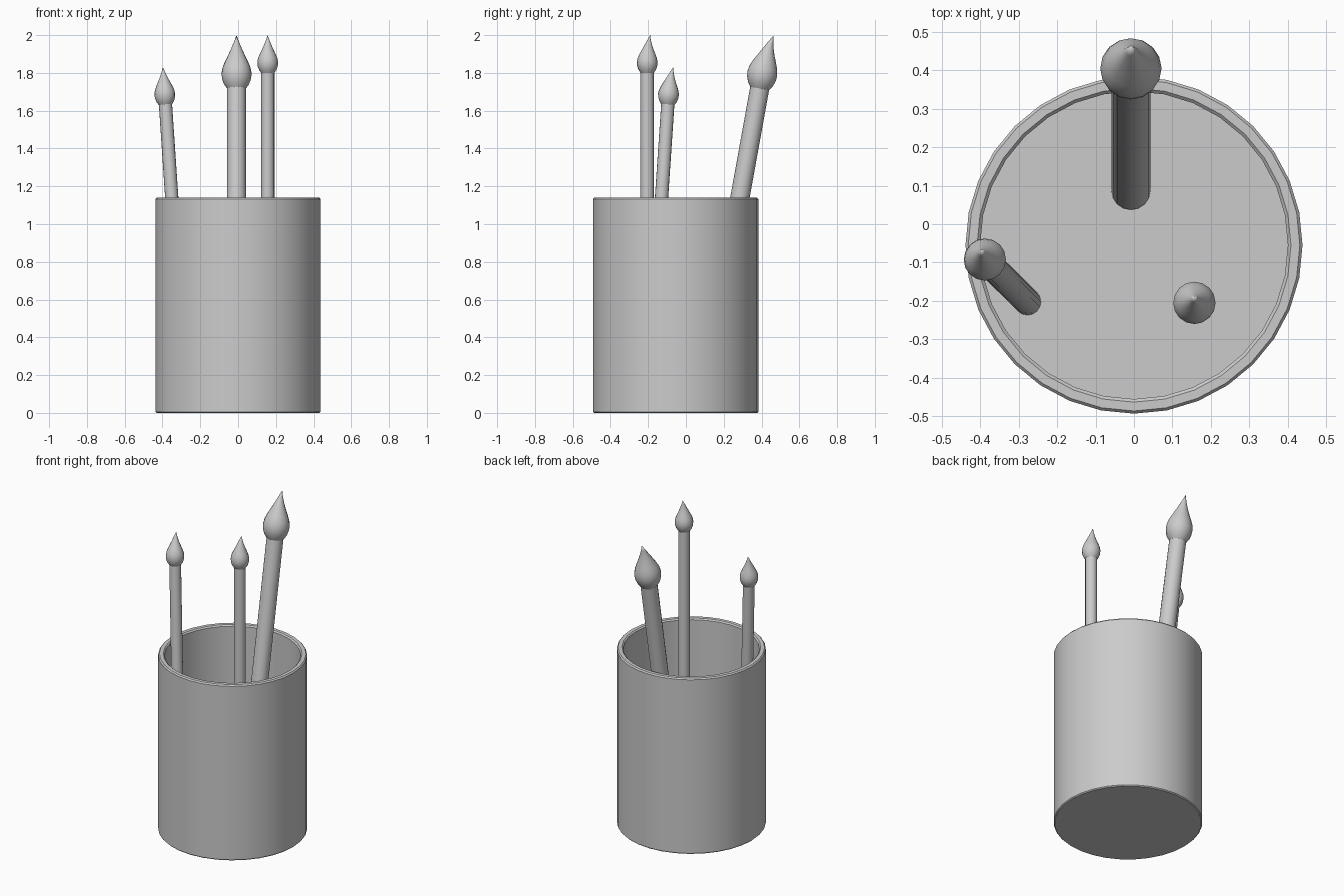
import bpy, bmesh, math
from mathutils import Vector

if "Cube" in bpy.data.objects:
    bpy.data.objects.remove(bpy.data.objects["Cube"])

UP = Vector((0, 0, 1))


def lathe(name, profile, sides, origin=(0, 0, 0), axis=UP, angle=35):
    """Revolve (radius, height, y shift) points; radius 0 closes to a point."""
    bm = bmesh.new()
    rings = []
    for r, z, dy in profile:
        if r == 0:
            rings.append([bm.verts.new((0, dy, z))] * sides)
        else:
            rings.append([bm.verts.new((r * math.cos(2 * math.pi * i / sides),
                                        r * math.sin(2 * math.pi * i / sides) + dy, z))
                          for i in range(sides)])
    for a, b in zip(rings, rings[1:]):
        for i in range(sides):
            j = (i + 1) % sides
            quad = [a[i], a[j], b[j], b[i]]
            bm.faces.new(list(dict.fromkeys(quad)))
    bmesh.ops.recalc_face_normals(bm, faces=bm.faces)
    mesh = bpy.data.meshes.new(name)
    bm.to_mesh(mesh)
    bm.free()
    ob = bpy.data.objects.new(name, mesh)
    bpy.context.collection.objects.link(ob)
    ob.location = origin
    ob.rotation_mode = 'QUATERNION'
    ob.rotation_quaternion = UP.rotation_difference(Vector(axis))
    bpy.ops.object.select_all(action='DESELECT')
    ob.select_set(True)
    bpy.context.view_layer.objects.active = ob
    bpy.ops.object.shade_smooth_by_angle(angle=math.radians(angle))
    return ob


# Cup: hollow cylinder with softened edges
FLOOR = 0.04
cup = [(0, 0), (0.432, 0), (0.438, 0.006), (0.438, 1.132), (0.431, 1.14),
       (0.408, 1.14), (0.4, 1.132), (0.4, FLOOR), (0, FLOOR)]
lathe("cup", [(r, z, 0) for r, z in cup], 32, (0, -0.055, 0))

# Bristle head outline: swollen base drawn out to a slightly bent tip
HEAD = [(0, 0, 0), (0.035, 0, 0), (0.046, 0.016, 0), (0.053, 0.036, 0),
        (0.055, 0.056, 0), (0.051, 0.078, 0), (0.042, 0.1, 0.001),
        (0.030, 0.125, 0.003), (0.019, 0.15, 0.006), (0.009, 0.175, 0.010),
        (0, 0.2, 0.016)]


def brush(name, foot, neck, scale):
    """Handle from foot to neck, with a bristle head on top."""
    foot, neck = Vector(foot), Vector(neck)
    axis = neck - foot
    r, length = 0.035 * scale, axis.length
    lathe(name + "_handle", [(0, 0, 0), (r, 0, 0), (r, length, 0), (0, length, 0)],
          16, foot, axis)
    lathe(name + "_bristles", [tuple(v * scale for v in p) for p in HEAD],
          16, neck, axis)


# Three brushes standing in the cup
brush("large_brush", (-0.008, 0.087, FLOOR), (-0.008, 0.39, 1.718), 1.45)
brush("straight_brush", (0.157, -0.205, FLOOR), (0.157, -0.205, 1.8), 1.0)
brush("leaning_brush", (-0.277, -0.202, FLOOR), (-0.384, -0.096, 1.632), 1.0)
